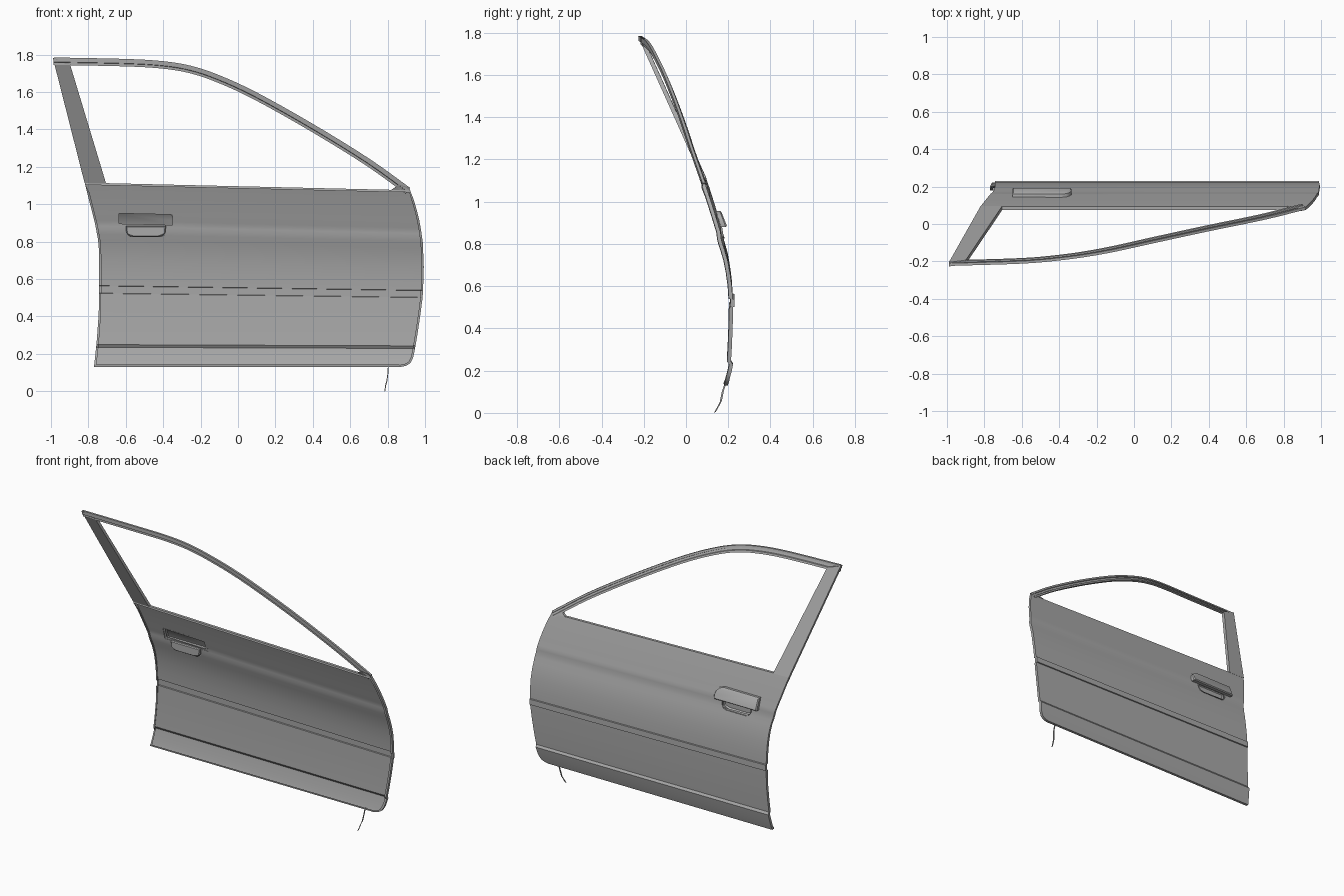
import bpy, bmesh, math
from mathutils import Vector

if "Cube" in bpy.data.objects:
    bpy.data.objects.remove(bpy.data.objects["Cube"])

grey = bpy.data.materials.new("panel grey")
grey.use_nodes = True
grey.diffuse_color = (0.4, 0.4, 0.4, 1)
grey.node_tree.nodes["Principled BSDF"].inputs["Base Color"].default_value = (0.4, 0.4, 0.4, 1)


def finish(name, bm, angle=32):
    bmesh.ops.recalc_face_normals(bm, faces=bm.faces[:])
    mesh = bpy.data.meshes.new(name)
    bm.to_mesh(mesh)
    bm.free()
    mesh.materials.append(grey)
    ob = bpy.data.objects.new(name, mesh)
    bpy.context.collection.objects.link(ob)
    bpy.ops.object.select_all(action='DESELECT')
    ob.select_set(True)
    bpy.context.view_layer.objects.active = ob
    bpy.ops.object.shade_smooth_by_angle(angle=math.radians(angle))
    return ob


def lerp_table(table, z):
    for (z0, a), (z1, b) in zip(table, table[1:]):
        if z <= z1:
            return a + (b - a) * max(0, (z - z0) / (z1 - z0))
    return table[-1][1]


def spline(points, steps):
    """Smooth path through the points."""
    pts = [Vector(p) for p in points]
    pts = [2 * pts[0] - pts[1]] + pts + [2 * pts[-1] - pts[-2]]
    out = []
    for a, b, c, d in zip(pts, pts[1:], pts[2:], pts[3:]):
        for i in range(steps):
            t = i / steps
            out.append(0.5 * (2 * b + (c - a) * t + (2 * a - 5 * b + 4 * c - d) * t**2
                              + (3 * b - a - 3 * c + d) * t**3))
    return out + [pts[-2]]


def bridge(bm, a, b, closed=True):
    n = len(a)
    for i in range(n if closed else n - 1):
        j = (i + 1) % n
        bm.faces.new((a[i], a[j], b[j], b[i]))


# Door skin: vertical section (height, depth) and the two side outlines (height, x)
SECTION = [(0.13, 0.198), (0.137, 0.2), (0.15, 0.204), (0.18, 0.211), (0.205, 0.217),
           (0.235, 0.223), (0.25, 0.213), (0.32, 0.217), (0.42, 0.221), (0.524, 0.223),
           (0.526, 0.23), (0.564, 0.229), (0.566, 0.221), (0.63, 0.217), (0.7, 0.208),
           (0.76, 0.197), (0.81, 0.183), (0.842, 0.173), (0.865, 0.167), (0.885, 0.165),
           (0.9, 0.163), (0.915, 0.158), (0.955, 0.146), (1.0, 0.132), (1.06, 0.113),
           (1.115, 0.094)]
REAR = [(0.13, -0.77), (0.25, -0.757), (0.4, -0.745), (0.6, -0.742), (0.72, -0.742),
        (0.8, -0.746), (0.9, -0.765), (1.115, -0.82)]
FRONT = [(0.13, 0.87), (0.137, 0.9), (0.15, 0.922), (0.18, 0.937), (0.22, 0.945),
         (0.35, 0.967), (0.5, 0.987), (0.65, 0.994), (0.8, 0.988), (0.9, 0.973),
         (1.0, 0.949), (1.075, 0.92)]
COLUMNS = [-0.635, -0.59, -0.395, -0.35, -0.1, 0.15, 0.4, 0.6, 0.8]


def drop(z):
    return 0.04 * min(1, (z - 0.13) / 0.7)


bm = bmesh.new()
grid = []
for z, y in SECTION:
    xs = [lerp_table(REAR, z)] + COLUMNS + [lerp_table(FRONT, z - drop(z))]
    grid.append([bm.verts.new((x, y, z - drop(z) * (x + 0.8) / 1.72)) for x in xs])
for r, (low, high) in enumerate(zip(grid, grid[1:])):
    z0, z1 = SECTION[r][0], SECTION[r + 1][0]
    for c in range(len(low) - 1):
        handle_hole = 1 <= c <= 3 and z0 >= 0.9 and z1 <= 0.955
        cup_hole = c == 2 and z0 >= 0.842 and z1 <= 0.885
        if not (handle_hole or cup_hole):
            bm.faces.new((low[c], low[c + 1], high[c + 1], high[c]))

# Folded hem round the whole skin
loop = ([row[0] for row in reversed(grid)] + grid[0][1:-1]
        + [row[-1] for row in grid] + grid[-1][-2:0:-1])
wall, lip = [], []
for i, v in enumerate(loop):
    t = loop[(i + 1) % len(loop)].co - loop[i - 1].co
    inward = Vector((-t.z, 0, t.x)).normalized()
    wall.append(bm.verts.new(v.co + Vector((0, -0.018, 0))))
    lip.append(bm.verts.new(v.co + Vector((0, -0.02, 0)) + inward * 0.012))
bridge(bm, loop, wall)
bridge(bm, wall, lip)
finish("door_skin", bm)

# Window frame rail, swept along the roof line
path = spline([(-0.985, -0.212, 1.785), (-0.6, -0.2, 1.777), (-0.4, -0.183, 1.765),
               (-0.25, -0.163, 1.74), (-0.1, -0.136, 1.69), (0.1, -0.092, 1.598),
               (0.4, -0.027, 1.43), (0.7, 0.035, 1.245), (0.92, 0.09, 1.088)], 4)
RAIL = [(0, -0.012), (0, 0.002), (-0.012, 0.006), (-0.014, 0), (-0.026, 0.006),
        (-0.028, 0.013), (-0.04, 0.018), (-0.04, -0.004), (-0.026, -0.004), (-0.024, -0.012)]
bm = bmesh.new()
rings = []
for i, p in enumerate(path):
    t = path[min(i + 1, len(path) - 1)] - path[max(i - 1, 0)]
    up = Vector((-t.z, 0, t.x)).normalized()
    rings.append([bm.verts.new(p + up * n + Vector((0, d, 0))) for n, d in RAIL])
for a, b in zip(rings, rings[1:]):
    bridge(bm, a, b)
bm.faces.new(rings[0])
bm.faces.new(rings[-1])
finish("window_frame_rail", bm)


def plate(name, corners, depth):
    """Flat plate with thickness towards the cabin."""
    bm = bmesh.new()
    outer = [bm.verts.new(c) for c in corners]
    inner = [bm.verts.new(Vector(c) - Vector((0, depth, 0))) for c in corners]
    bridge(bm, outer, inner)
    bm.faces.new(outer)
    bm.faces.new(inner)
    return finish(name, bm)


plate("rear_window_pillar", [(-0.82, 0.096, 1.113), (-0.705, 0.096, 1.11),
                             (-0.9, -0.193, 1.755), (-0.99, -0.205, 1.783)], 0.022)
plate("front_window_corner", [(0.82, 0.096, 1.077), (0.92, 0.095, 1.075),
                              (0.915, 0.09, 1.09), (0.86, 0.08, 1.105)], 0.016)


def shell(name, outline, base, face, inset):
    """Pressed shell, open on one side; base and face give depth by height."""
    bm = bmesh.new()
    cx = sum(x for x, z in outline) / len(outline)
    cz = sum(z for x, z in outline) / len(outline)
    a, b, c = [], [], []
    for x, z in outline:
        xi = x - math.copysign(inset, x - cx)
        zi = z - math.copysign(inset, z - cz)
        a.append(bm.verts.new((x, base(z), z)))
        b.append(bm.verts.new((x, base(z) + (face(z) - base(z)) * 0.75, z)))
        c.append(bm.verts.new((xi, face(zi), zi)))
    bridge(bm, a, b)
    bridge(bm, b, c)
    bm.faces.new(c)
    return finish(name, bm)


def skin(z):
    return lerp_table(SECTION, z)


# Pull handle flap and the finger cup under it
shell("door_handle",
      [(-0.65, 0.88), (-0.335, 0.88), (-0.333, 0.905), (-0.342, 0.93), (-0.36, 0.948),
       (-0.39, 0.957), (-0.65, 0.957)],
      lambda z: skin(z) - 0.003, lambda z: 0.196 - (z - 0.88) * 0.4, 0.006)
shell("handle_cup",
      [(-0.6, 0.885), (-0.385, 0.885), (-0.388, 0.85), (-0.4, 0.832), (-0.42, 0.825),
       (-0.565, 0.825), (-0.585, 0.832), (-0.597, 0.85)],
      lambda z: skin(z) + 0.005, lambda z: 0.15, 0.006)

# Loose strap hanging below the front corner
bm = bmesh.new()
strap = [(0.803, 0.185, 0.135), (0.802, 0.174, 0.1), (0.796, 0.165, 0.055),
         (0.79, 0.155, 0.035), (0.785, 0.137, 0.003)]
rings = []
for x, y, z in strap:
    rings.append([bm.verts.new((x + dx, y + dy, z + dz)) for dx, dy, dz in
                  ((-0.002, -0.005, -0.003), (0.002, -0.005, -0.003),
                   (0.002, 0.005, 0.003), (-0.002, 0.005, 0.003))])
for a, b in zip(rings, rings[1:]):
    bridge(bm, a, b)
bm.faces.new(rings[0])
bm.faces.new(rings[-1])
finish("hanging_strap", bm)
